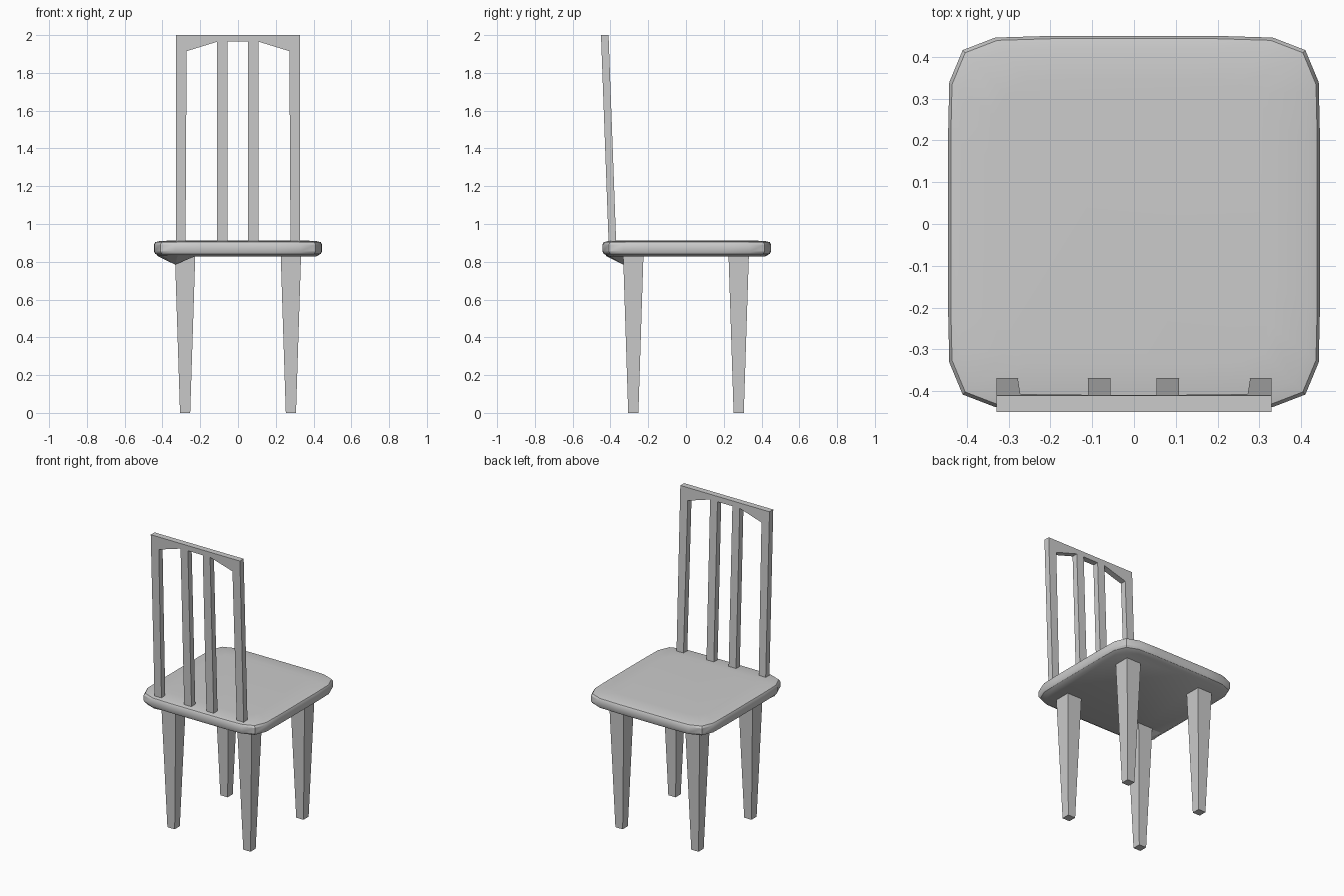
import bpy
import bmesh
from math import radians
from mathutils import Vector

cube = bpy.data.objects.get("Cube")
if cube:
    bpy.data.objects.remove(cube, do_unlink=True)

# One plain grey for the whole chair
grey = bpy.data.materials.new("plain grey")
grey.use_nodes = True
grey.diffuse_color = (0.6, 0.6, 0.6, 1)
grey.node_tree.nodes["Principled BSDF"].inputs["Base Color"].default_value = (0.6, 0.6, 0.6, 1)


def loft(name, rings, smooth=False):
    """Closed solid through matching rings of points."""
    bm = bmesh.new()
    loops = [[bm.verts.new(p) for p in ring] for ring in rings]
    for a, b in zip(loops, loops[1:]):
        for i in range(len(a)):
            j = (i + 1) % len(a)
            bm.faces.new((a[i], a[j], b[j], b[i]))
    bm.faces.new(loops[0])
    bm.faces.new(loops[-1])
    bmesh.ops.recalc_face_normals(bm, faces=bm.faces)
    mesh = bpy.data.meshes.new(name)
    bm.to_mesh(mesh)
    bm.free()
    mesh.materials.append(grey)
    obj = bpy.data.objects.new(name, mesh)
    bpy.context.collection.objects.link(obj)
    if smooth:
        bpy.ops.object.select_all(action="DESELECT")
        obj.select_set(True)
        bpy.context.view_layer.objects.active = obj
        bpy.ops.object.shade_smooth_by_angle(angle=radians(30))
    return obj


# Seat: rounded square outline, slightly domed on top and chamfered below
quarter = [(0.445, 0.2), (0.442, 0.335), (0.41, 0.412), (0.332, 0.442), (0.2, 0.446)]
outline = (quarter + [(-x, y) for x, y in reversed(quarter)]
           + [(-x, -y) for x, y in quarter] + [(x, -y) for x, y in reversed(quarter)])
levels = [(0.93, 0.828), (0.985, 0.842), (1.0, 0.855), (1.0, 0.892), (0.985, 0.904),
          (0.93, 0.91), (0.75, 0.913)]
loft("seat", [[(x * s, y * s + 0.004, z) for x, y in outline] for s, z in levels], smooth=True)


# Legs: square, tapering to the floor
def square(cx, cy, half, z):
    return [(cx + sx * half, cy + sy * half, z)
            for sx, sy in ((-1, -1), (1, -1), (1, 1), (-1, 1))]


for side, x in (("right", -0.28), ("left", 0.28)):
    for end, y in (("front", -0.279), ("back", 0.279)):
        loft(f"{end}_{side}_leg", [square(x, y, 0.027, 0), square(x, y, 0.054, 0.84)])

# Shallow peaked block under one seat corner, beside the leg
rim = [(-0.22, -0.41), (-0.32, -0.425), (-0.4, -0.395), (-0.43, -0.32), (-0.415, -0.22), (-0.23, -0.23)]
peak = Vector((-0.333, -0.332, 0.785))
base = [Vector((x, y, 0.832)) for x, y in rim]
loft("corner_block", [base, [p.lerp(peak, 0.99) for p in base]])


# Backrest: flat profiles leaning outwards with height
def leaning_board(name, profile):
    def face(y):
        return [(x, y - 0.04 * (z - 0.91) / 1.09, z) for x, z in profile]
    return loft(name, [face(-0.41), face(-0.37)])


half_frame = [(0.278, 0.89), (0.329, 0.89), (0.329, 2.0)]
arch = [(-0.11, 1.965), (0.11, 1.965), (0.272, 1.915)]
leaning_board("back_frame", half_frame + [(-x, z) for x, z in reversed(half_frame)]
              + [(-0.272, 1.915)] + arch)
for side, x in (("right", -0.083), ("left", 0.081)):
    leaning_board(f"{side}_slat", [(x - 0.027, 0.89), (x + 0.027, 0.89),
                                   (x + 0.027, 1.975), (x - 0.027, 1.975)])
